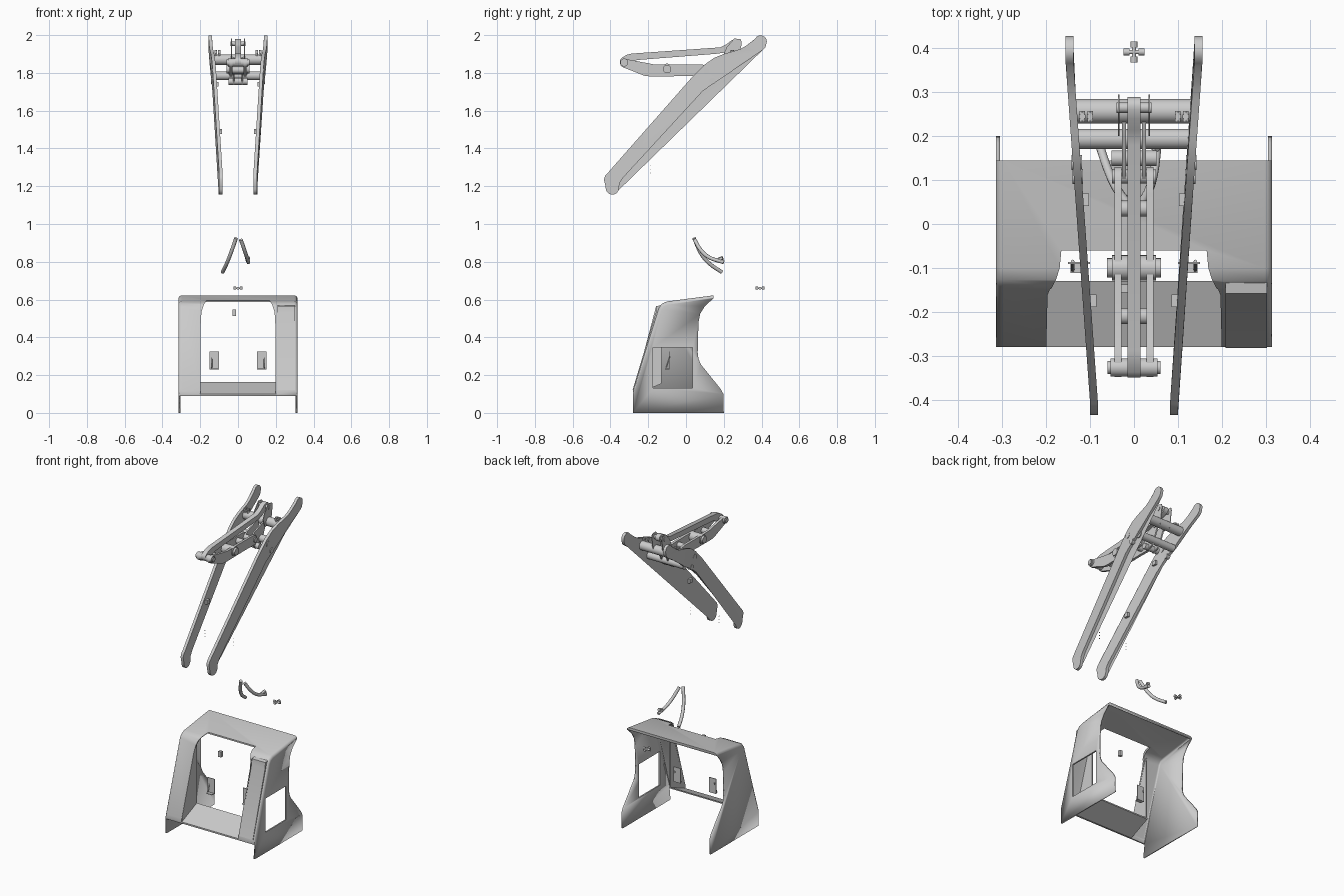
import bpy, bmesh, math
from mathutils import Vector

if "Cube" in bpy.data.objects:
    bpy.data.objects.remove(bpy.data.objects["Cube"])


def finish(name, bm, smooth=True):
    bmesh.ops.recalc_face_normals(bm, faces=bm.faces)
    me = bpy.data.meshes.new(name)
    bm.to_mesh(me)
    bm.free()
    ob = bpy.data.objects.new(name, me)
    bpy.context.collection.objects.link(ob)
    if smooth:
        shade(ob)
    return ob


def shade(ob):
    bpy.ops.object.select_all(action='DESELECT')
    ob.select_set(True)
    bpy.context.view_layer.objects.active = ob
    bpy.ops.object.shade_smooth_by_angle(angle=math.radians(35))


def plate(name, pts, xa, xb):
    """Extrude a (y, z) outline from xa to xb; either may be a function of y."""
    fa = xa if callable(xa) else lambda y: xa
    fb = xb if callable(xb) else lambda y: xb
    bm = bmesh.new()
    a = [bm.verts.new((fa(y), y, z)) for y, z in pts]
    b = [bm.verts.new((fb(y), y, z)) for y, z in pts]
    caps = [bm.faces.new(a), bm.faces.new(b[::-1])]
    n = len(pts)
    for i in range(n):
        j = (i + 1) % n
        bm.faces.new((a[i], b[i], b[j], a[j]))
    bmesh.ops.triangulate(bm, faces=caps)
    return finish(name, bm)


def rod(name, p, q, r, seg=24):
    p, q = Vector(p), Vector(q)
    bm = bmesh.new()
    bmesh.ops.create_cone(bm, cap_ends=True, segments=seg, radius1=r, radius2=r, depth=(q - p).length)
    rot = (q - p).to_track_quat('Z', 'Y').to_matrix()
    for v in bm.verts:
        v.co = rot @ v.co + (p + q) / 2
    return finish(name, bm)


def xrod(name, y, z, half, r, seg=24):
    return rod(name, (-half, y, z), (half, y, z), r, seg)


def box(name, c, s):
    bm = bmesh.new()
    bmesh.ops.create_cube(bm, size=1)
    for v in bm.verts:
        v.co = Vector([v.co[i] * s[i] + c[i] for i in range(3)])
    return finish(name, bm, False)


def arc(c, r, a0, a1, n=7):
    return [(c[0] + r * math.cos(math.radians(a0 + (a1 - a0) * i / n)),
             c[1] + r * math.sin(math.radians(a0 + (a1 - a0) * i / n))) for i in range(n + 1)]


# Cab shell: side profile swept across the width, open at back and bottom
prof = [(-.28, 0), (-.28, .09), (-.28, .12), (-.145, .555), (-.128, .578), (-.1, .59), (.145, .622),
        (.145, .606), (.1, .565), (.075, .525), (.066, .48), (.062, .32), (.066, .285), (.08, .255),
        (.185, .125), (.198, .1), (.2, 0)]
W = .315
bm = bmesh.new()
L = [bm.verts.new((-W, y, z)) for y, z in prof]
R = [bm.verts.new((W, y, z)) for y, z in prof]
bm.faces.new(L)
bm.faces.new(R[::-1])
for i in range(1, 7):
    bm.faces.new((L[i], R[i], R[i + 1], L[i + 1]))
bmesh.ops.recalc_face_normals(bm, faces=bm.faces)
corner = [bm.edges.get((S[i], S[i + 1])) for S in (L, R) for i in range(2, 6)]
bmesh.ops.bevel(bm, geom=corner, offset=.018, segments=4, profile=.5, affect='EDGES')
shell = finish("cab_shell", bm, False)
m = shell.modifiers.new("thickness", 'SOLIDIFY')
m.thickness, m.offset = .01, -1

# Cutters for the front opening and the side window
half = [(.2, .1), (.197, .5), (.192, .54), (.18, .575), (.155, .61)]
outline = half + [(-x, z) for x, z in half[::-1]]
bm = bmesh.new()
f = bm.faces.new([bm.verts.new((x, -.5, z)) for x, z in outline])
ext = bmesh.ops.extrude_face_region(bm, geom=[f])
for v in [g for g in ext['geom'] if isinstance(g, bmesh.types.BMVert)]:
    v.co.y = -.06
front_cut = finish("front_cutter", bm, False)
side_cut = box("side_cutter", (.32, -.07, .238), (.1, .21, .215))
for c in (front_cut, side_cut):
    c.hide_render = True
    m = shell.modifiers.new("cut", 'BOOLEAN')
    m.object, m.operation, m.solver = c, 'DIFFERENCE', 'EXACT'
shade(shell)
for m in list(shell.modifiers):
    if m.type in {'SOLIDIFY', 'BOOLEAN'}:
        bpy.ops.object.modifier_apply(modifier=m.name)
for c in (front_cut, side_cut):
    bpy.data.objects.remove(c)

# Sill, pillar reveals and right pillar cover
plate("cab_sill", [(-.28, .09), (-.13, .155), (-.13, .163), (-.28, .1)], -.21, .21)
for s in (-1, 1):
    plate("pillar_reveal", [(-.276, .1), (-.13, .16), (-.13, .568), (-.145, .55), (-.276, .125)], s * .199, s * .207)
plate("pillar_cover", [(-.283, .12), (-.16, .53), (-.158, .565), (-.12, .572), (-.122, .56), (-.15, .53), (-.276, .12)],
      .208, .303)
box("window_latch", (-.02, -.147, .53), (.02, .018, .035))

# Arm outline
arm = ([(-.435, 1.235), (-.428, 1.255), (-.41, 1.275), (.03, 1.775), (.1, 1.845), (.15, 1.88), (.2, 1.9), (.285, 1.925),
        (.32, 1.945), (.36, 1.975)] + arc((.395, 1.966), .033, 150, -25) +
       [(.42, 1.935), (.405, 1.92), (.3, 1.855), (.215, 1.79), (.15, 1.752), (.09, 1.705), (-.335, 1.243), (-.352, 1.215)] +
       arc((-.39, 1.19), .035, 0, -170) + [(-.427, 1.205)])


def arm_x(y):
    return .091 + .056 * min(1, max(0, (y + .41) / .78))


for s in (-1, 1):
    plate("loader_arm", arm, lambda y: s * (arm_x(y) - .009), lambda y: s * (arm_x(y) + .009))
    for y, z in ((.108, 1.81), (.14, 1.757)):
        x = arm_x(y)
        rod("arm_pin", (s * (x - .012), y, z), (s * (x + .012), y, z), .017)
    for y, z in ((.055, 1.74), (-.175, 1.49)):
        box("hose_clamp", (s * (arm_x(y) - .013), y, z), (.018, .028, .026))
    for x in (.1, .118):
        rod("tube_fitting", (s * x, .245, 1.89), (s * x, .245, 1.92), .008, 6)
        xr = s * x
        rod("fitting_nut", (xr, .232, 1.912), (xr, .258, 1.912), .007, 6)
    for z in (1.27, 1.29, 1.31):
        box("small_bolt", (s * .1, -.19, z), (.003, .003, .003))
    # Pedals seen through the cab opening
    box("pedal", (s * .125, -.089, .278), (.05, .004, .095))
    box("pedal_foot", (s * .125, -.1, .232), (.04, .024, .004))
    rod("pedal_stem", (s * .14, -.105, .24), (s * .14, -.085, .3), .004, 8)
    # Tilt lever plates, pivot ears and tube ears
    lever = (arc((-.325, 1.852), .024, 100, 250) + [(-.22, 1.785), (-.19, 1.781), (.02, 1.783), (.075, 1.782)] +
             arc((.1, 1.812), .03, -80, 80) + [(.07, 1.845), (-.17, 1.845), (-.29, 1.868)])
    plate("tilt_lever", lever, s * .028, s * .044)
    plate("pivot_ear", [(.1, 1.825), (.125, 1.845), (.24, 1.885), (.24, 1.85), (.2, 1.76), (.165, 1.737), (.14, 1.737),
                        (.1, 1.79)], s * .018, s * .027)
    plate("tube_ear", [(.2, 1.9), (.215, 1.935), (.255, 1.982), (.29, 1.978), (.295, 1.96), (.28, 1.85), (.22, 1.85)],
          s * .033, s * .037)

# Cross tubes between the arms
xrod("upper_cross_tube", .257, 1.87, .134, .028, 32)
xrod("lower_cross_tube", .194, 1.785, .13, .023, 32)

# Central tilt link
link = (arc((-.325, 1.86), .025, 250, 120) + [(-.315, 1.895), (-.29, 1.902), (.18, 1.935), (.215, 1.952), (.24, 1.972)] +
        arc((.268, 1.958), .022, 110, -60) + [(.24, 1.925), (.2, 1.907), (.16, 1.901), (-.26, 1.868), (-.295, 1.845)])
plate("tilt_link", link, -.015, .015)

# Linkage pins and spacers
xrod("front_pin", -.327, 1.855, .054, .021)
xrod("front_pin_core", -.327, 1.855, .06, .015)
xrod("middle_boss", -.1, 1.82, .05, .029)
xrod("middle_pin", -.1, 1.82, .062, .022)
xrod("lever_spacer", -.21, 1.815, .03, .018)
xrod("lever_spacer", .035, 1.815, .03, .018)
xrod("rear_pivot_pin", .108, 1.812, .05, .016)
xrod("cylinder_pin", .15, 1.755, .051, .018)
xrod("tilt_link_pin", .265, 1.955, .04, .012)


# Bent hoses
def hose(name, pts, r):
    cu = bpy.data.curves.new(name, 'CURVE')
    cu.dimensions, cu.bevel_depth, cu.bevel_resolution, cu.use_fill_caps = '3D', r, 3, True
    sp = cu.splines.new('BEZIER')
    sp.bezier_points.add(len(pts) - 1)
    for b, p in zip(sp.bezier_points, pts):
        b.co = p
        b.handle_left_type = b.handle_right_type = 'AUTO'
    bpy.context.collection.objects.link(bpy.data.objects.new(name, cu))


hose("left_hose", [(-.01, .042, .925), (-.042, .085, .835), (-.06, .125, .79), (-.082, .19, .745)], .01)
hose("right_hose", [(.015, .045, .917), (.035, .08, .86), (.046, .12, .825), (.055, .2, .797)], .01)
rod("hose_nut", (.048, .17, .81), (.055, .195, .82), .011, 6)

# Four-way hose fitting
for d in (Vector((1, 0, 0)), Vector((0, 1, 0))):
    c = Vector((0, .392, .66))
    rod("cross_fitting_core", c - d * .02, c + d * .02, .005, 12)
    for s in (-1, 1):
        rod("cross_fitting_nut", c + d * s * .01, c + d * s * .024, .008, 12)
